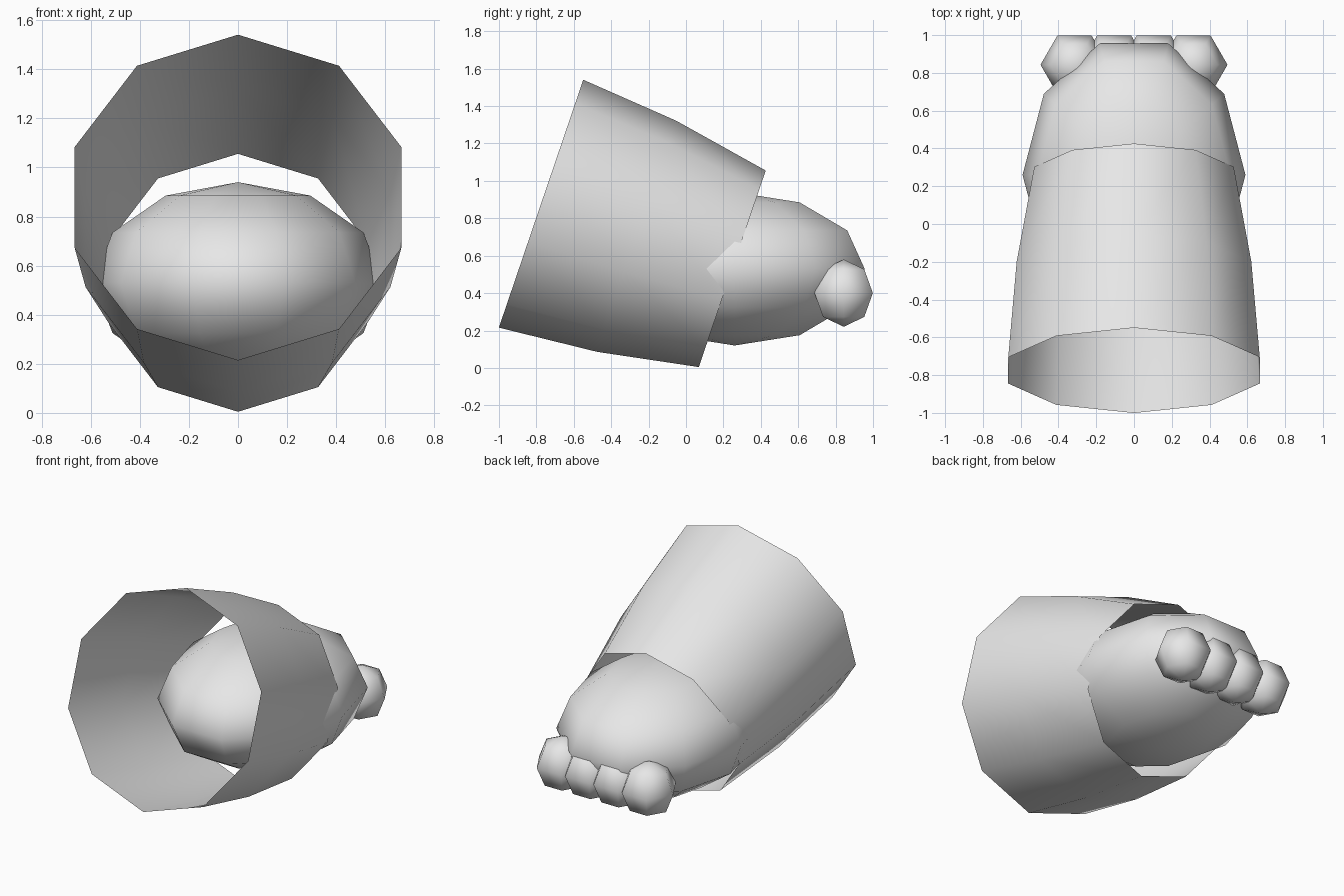
import bpy, bmesh
from math import sin, cos, pi, radians

cube = bpy.data.objects.get("Cube")
if cube:
    bpy.data.objects.remove(cube, do_unlink=True)

# Single pale grey material
GREY = (0.8, 0.8, 0.8, 1.0)
grey = bpy.data.materials.new("pale grey")
grey.use_nodes = True
grey.diffuse_color = GREY
grey.node_tree.nodes["Principled BSDF"].inputs["Base Color"].default_value = GREY


def lathe(name, profile, sides, start=0.0):
    """Smooth shaded surface of revolution from (radius, height) pairs."""
    bm = bmesh.new()
    rings = [[bm.verts.new((r * cos(start + 2 * pi * k / sides),
                            r * sin(start + 2 * pi * k / sides), h))
              for k in range(sides)] for r, h in profile]
    for low, high in zip(rings, rings[1:]):
        for k in range(sides):
            n = (k + 1) % sides
            bm.faces.new((low[k], low[n], high[n], high[k]))
    bmesh.ops.remove_doubles(bm, verts=bm.verts[:], dist=1e-5)
    for face in bm.faces:
        face.smooth = True
    mesh = bpy.data.meshes.new(name)
    bm.to_mesh(mesh)
    bm.free()
    mesh.materials.append(grey)
    obj = bpy.data.objects.new(name, mesh)
    bpy.context.collection.objects.link(obj)
    return obj


def ball(name, sides, bands, centre, size):
    """Low-poly ellipsoid with upright poles."""
    angles = [-pi / 2 + pi * i / bands for i in range(bands + 1)]
    obj = lathe(name, [(cos(a), sin(a)) for a in angles], sides)
    obj.location = centre
    obj.scale = size
    return obj


# Open tapering leg cuff, leaning down towards the foot
leg = lathe("leg_cuff", [(0.70, 0.0), (0.653, 0.54), (0.555, 1.08)], 10, pi / 2)
leg.location = (0, -0.775, 0.878)
leg.rotation_euler = (radians(-108.8), 0, 0)

# Foot
ball("foot", 10, 6, (0, 0.26, 0.53), (0.59, 0.731, 0.41))

# Row of four toes
for i in range(4):
    ball(f"toe_{i + 1}", 6, 4, (-0.315 + 0.21 * i, 0.843, 0.40), (0.18, 0.18, 0.18))
